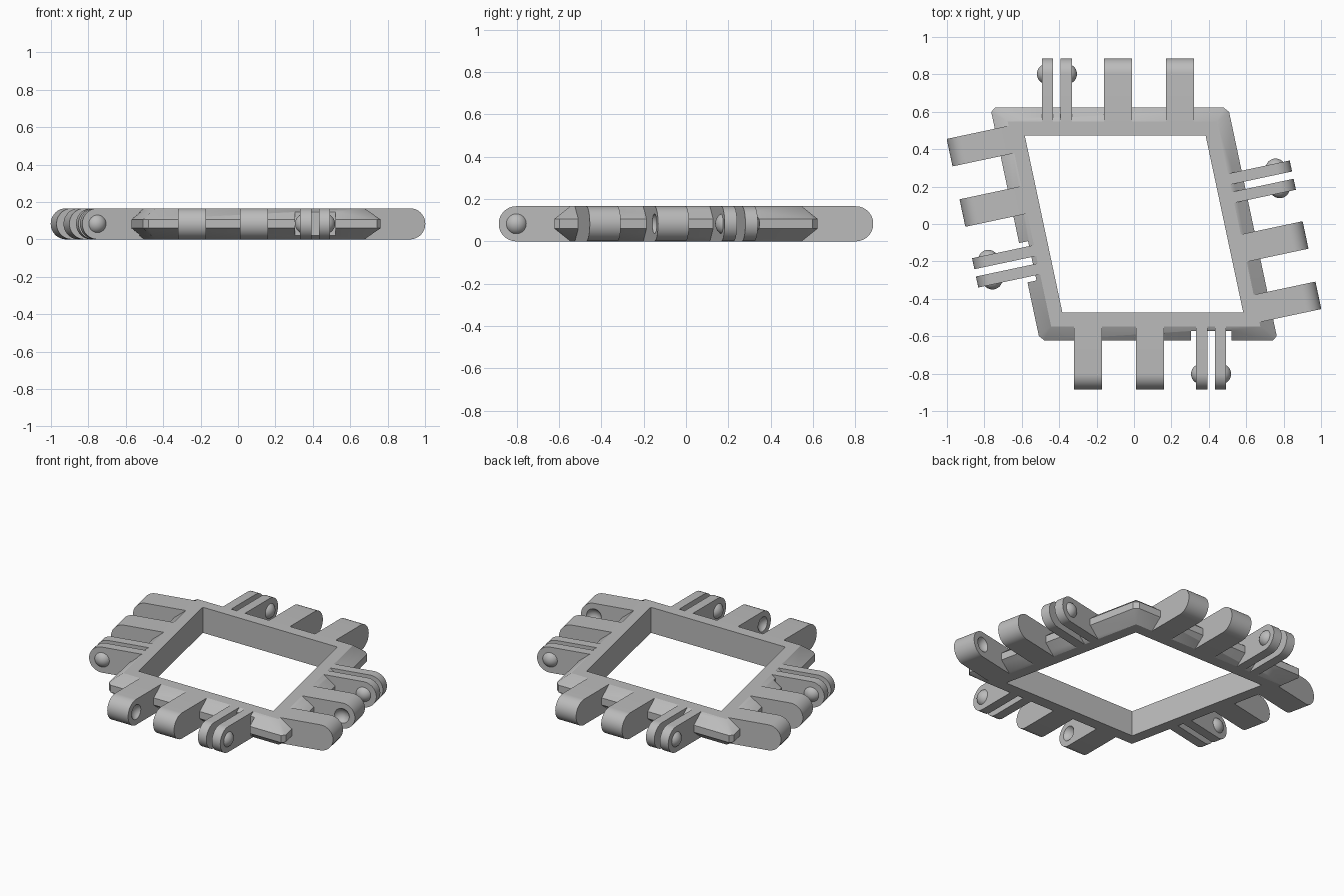
import bpy, bmesh
from math import sin, cos, pi, radians
from mathutils import Matrix, Vector

cube = bpy.data.objects.get("Cube")
if cube:
    bpy.data.objects.remove(cube, do_unlink=True)

H = 0.166                      # overall thickness
INNER, TOP, OUTER = 0.473, 0.547, 0.622   # distances of frame edges from centre
TIP = 0.885                    # reach of the hinge lugs
MID = H / 2
PIVOT = TIP - MID
DOME_R, DOME_H = 0.0545, 0.027

grey = bpy.data.materials.new("plain grey")
grey.use_nodes = True
colour = (0.5, 0.5, 0.5, 1)
grey.diffuse_color = colour
grey.node_tree.nodes["Principled BSDF"].inputs["Base Color"].default_value = colour

# Sides: name, turn about z, shift of the hinge pattern along the side
SIDES = [("front", 0, 0), ("left", 102, -0.333),
         ("back", 180, 0), ("right", 282, -0.333)]


def make_object(name, bm, matrix=Matrix()):
    bm.transform(matrix)
    bmesh.ops.recalc_face_normals(bm, faces=bm.faces)
    mesh = bpy.data.meshes.new(name)
    bm.to_mesh(mesh)
    bm.free()
    mesh.materials.append(grey)
    obj = bpy.data.objects.new(name, mesh)
    bpy.context.collection.objects.link(obj)
    return obj


def finish(obj):
    bpy.ops.object.select_all(action="DESELECT")
    obj.select_set(True)
    bpy.context.view_layer.objects.active = obj
    bpy.ops.object.shade_smooth_by_angle(angle=radians(30))


def cut(obj, cutters):
    for cutter in cutters:
        cutter.hide_render = True
        mod = obj.modifiers.new("cut", "BOOLEAN")
        mod.operation = "DIFFERENCE"
        mod.solver = "EXACT"
        mod.object = cutter
    graph = bpy.context.evaluated_depsgraph_get()
    mesh = bpy.data.meshes.new_from_object(obj.evaluated_get(graph))
    obj.modifiers.clear()
    obj.data = mesh
    for cutter in cutters:
        bpy.data.objects.remove(cutter, do_unlink=True)


def box(name, x0, x1, y0, y1, z0, z1, matrix):
    bm = bmesh.new()
    bmesh.ops.create_cube(bm, size=1)
    bm.transform(Matrix.Translation(((x0 + x1) / 2, (y0 + y1) / 2, (z0 + z1) / 2))
                 @ Matrix.Diagonal((x1 - x0, y1 - y0, z1 - z0, 1)))
    return make_object(name, bm, matrix)


def ball(x):
    bm = bmesh.new()
    bmesh.ops.create_uvsphere(bm, u_segments=40, v_segments=24, radius=DOME_R)
    bm.transform(Matrix.Translation((x, -PIVOT, MID)) @ Matrix.Rotation(pi / 2, 4, "Y"))
    return bm


def tab(name, x0, x1, matrix):
    """Flat bar with a fully rounded end."""
    profile = [(-TOP, H), (-TOP, 0)]
    steps = 24
    for i in range(steps + 1):
        a = pi * i / steps
        profile.append((-PIVOT - MID * sin(a), MID - MID * cos(a)))
    bm = bmesh.new()
    face = bm.faces.new([bm.verts.new((x0, y, z)) for y, z in profile])
    ext = bmesh.ops.extrude_face_region(bm, geom=[face])
    verts = [g for g in ext["geom"] if isinstance(g, bmesh.types.BMVert)]
    bmesh.ops.translate(bm, verts=verts, vec=(x1 - x0, 0, 0))
    return make_object(name, bm, matrix)


def dome(name, face_x, sign, matrix):
    """Rounded cap standing out of a prong."""
    bm = ball(face_x + sign * (DOME_H - DOME_R))
    geom = bm.verts[:] + bm.edges[:] + bm.faces[:]
    bmesh.ops.bisect_plane(bm, geom=geom, plane_co=(face_x - sign * 0.004, 0, 0),
                           plane_no=(-sign, 0, 0), clear_outer=True)
    rim = [e for e in bm.edges if e.is_boundary]
    bmesh.ops.holes_fill(bm, edges=rim)
    finish(make_object(name, bm, matrix))


def corners(dist):
    points = []
    normals = [Vector((sin(radians(a)), -cos(radians(a)))) for _, a, _ in SIDES]
    for i in range(4):
        a, b = normals[i], normals[(i + 1) % 4]
        points.append(dist * (a + b) / (1 + a.dot(b)))
    return points


def build_frame():
    """Rhombic ring with bevelled outer edge and clipped corners."""
    bm = bmesh.new()

    def ring(points, z):
        return [bm.verts.new((p.x, p.y, z)) for p in points]

    inner, top, outer = corners(INNER), corners(TOP), corners(OUTER)
    clipped = []
    for i, p in enumerate(outer):
        for q in (outer[i - 1], outer[(i + 1) % 4]):
            clipped.append(p + (q - p).normalized() * 0.024)
    in_low, in_high = ring(inner, 0), ring(inner, H)
    low, high = ring(top, 0), ring(top, H)
    band_low, band_high = ring(clipped, 0.06), ring(clipped, H - 0.06)
    for i in range(4):
        j = (i + 1) % 4
        bm.faces.new((in_low[i], in_low[j], in_high[j], in_high[i]))
        for rim, edge, band in ((in_low, low, band_low), (in_high, high, band_high)):
            bm.faces.new((rim[i], rim[j], edge[j], edge[i]))
            bm.faces.new((edge[i], edge[j], band[2 * j], band[2 * i + 1]))
            bm.faces.new((edge[i], band[2 * i + 1], band[2 * i]))
    for i in range(8):
        j = (i + 1) % 8
        bm.faces.new((band_low[i], band_low[j], band_high[j], band_high[i]))
    return make_object("frame", bm)


frame = build_frame()
notches = []
for side, angle, shift in SIDES:
    turn = Matrix.Rotation(radians(angle), 4, "Z") @ Matrix.Translation((shift, 0, 0))
    # Clearance notch in the frame around the prongs
    notches.append(box("notch", 0.305, 0.52, -0.75, -0.573, -0.1, H + 0.1, turn))
    # Pair of wide lugs with sockets on their facing sides
    for label, x0, x1, socket, sign in (("first", -0.32, -0.17, -0.17, 1),
                                        ("second", 0.01, 0.16, 0.01, -1)):
        lug = tab(f"{side}_{label}_lug", x0, x1, turn)
        cutter = make_object("socket", ball(socket + sign * (DOME_R - DOME_H)), turn)
        cut(lug, [cutter])
        finish(lug)
    # Pair of thin prongs with domes on their outer sides
    for label, x0, x1, face_x, sign in (("first", 0.332, 0.392, 0.332, -1),
                                        ("second", 0.432, 0.492, 0.492, 1)):
        finish(tab(f"{side}_{label}_prong", x0, x1, turn))
        dome(f"{side}_{label}_dome", face_x, sign, turn)

cut(frame, notches)
finish(frame)
